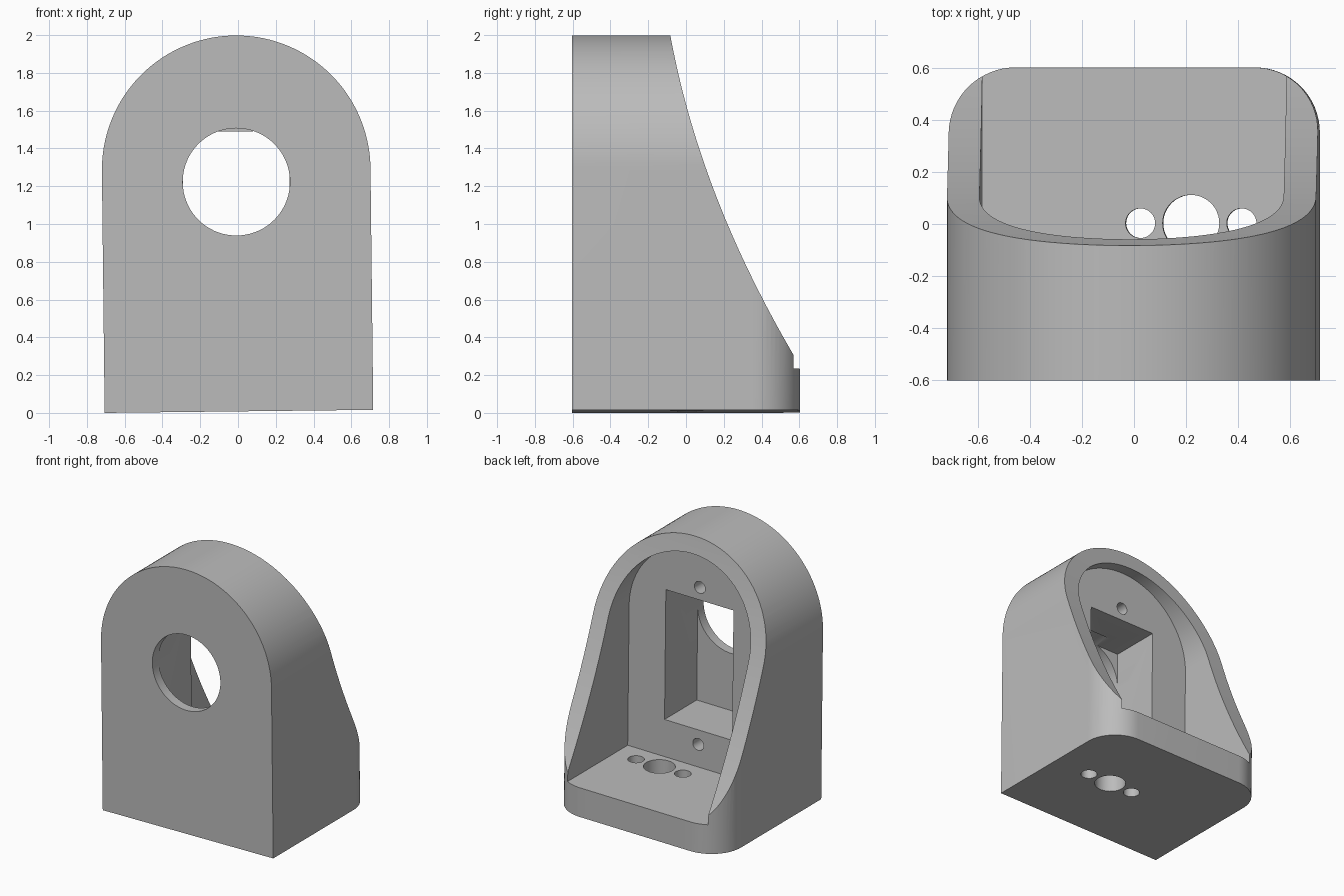
import bpy, bmesh, math
from mathutils import Matrix

cube = bpy.data.objects.get("Cube")
if cube:
    bpy.data.objects.remove(cube, do_unlink=True)

HALF_W, HALF_D, HEIGHT = 0.711, 0.603, 1.99
WALL, BASE, RECESS_Y = 0.125, 0.22, -0.146
ARCH_Z = HEIGHT - HALF_W

grey = bpy.data.materials.new("plain_grey")
grey.use_nodes = True
grey.diffuse_color = (0.5, 0.5, 0.5, 1)
grey.node_tree.nodes["Principled BSDF"].inputs["Base Color"].default_value = (0.5, 0.5, 0.5, 1)

# Maps profile coordinates plus extrusion distance to model space
PLACE = {
    "x": lambda u, v, t: (t, u, v),
    "y": lambda u, v, t: (u, t, v),
    "z": lambda u, v, t: (u, v, t),
}


def prism(name, profile, axis, lo, hi):
    """Extrude a closed 2D profile along an axis."""
    bm = bmesh.new()
    face = bm.faces.new([bm.verts.new(PLACE[axis](u, v, lo)) for u, v in profile])
    ext = bmesh.ops.extrude_face_region(bm, geom=[face])
    verts = [e for e in ext["geom"] if isinstance(e, bmesh.types.BMVert)]
    bmesh.ops.translate(bm, verts=verts, vec=PLACE[axis](0, 0, hi - lo))
    bmesh.ops.recalc_face_normals(bm, faces=bm.faces)
    mesh = bpy.data.meshes.new(name)
    bm.to_mesh(mesh)
    bm.free()
    mesh.materials.append(grey)
    obj = bpy.data.objects.new(name, mesh)
    bpy.context.collection.objects.link(obj)
    return obj


def arc(cu, cv, r, start, end, steps):
    angles = [math.radians(start + (end - start) * i / steps) for i in range(steps + 1)]
    return [(cu + r * math.cos(a), cv + r * math.sin(a)) for a in angles]


def circle(cu, cv, r, steps=48):
    return arc(cu, cv, r, 0, 360, steps)[:-1]


def box(u, v0, v1):
    return [(-u, v0), (u, v0), (u, v1), (-u, v1)]


def arch(r, bottom):
    return [(-r, bottom), (r, bottom)] + arc(0, ARCH_Z, r, 0, 180, 72)


def combine(target, tool, operation):
    """Apply a boolean and discard the tool."""
    mod = target.modifiers.new(operation.title(), "BOOLEAN")
    mod.operation, mod.solver, mod.object = operation, "EXACT", tool
    bpy.context.view_layer.objects.active = target
    bpy.ops.object.modifier_apply(modifier=mod.name)
    bpy.data.objects.remove(tool, do_unlink=True)


def slope(z):
    """Depth of the sweeping rear edge at a height."""
    return -0.085 - 0.294 * (z - 2) + 0.1206 * (z - 2) * (z - 1.03)


# Arched body
body = prism("servo_bracket", arch(HALF_W, 0), "y", -HALF_D, HALF_D)

# Rounded rear corners
R = 0.25
plan = [(-1, -1), (1, -1), (1, HALF_D - R), (HALF_W, HALF_D - R)]
plan += arc(HALF_W - R, HALF_D - R, R, 0, 90, 16)[1:]
plan += arc(R - HALF_W, HALF_D - R, R, 90, 180, 16) + [(-1, HALF_D - R)]
combine(body, prism("corner_tool", plan, "z", -1, 3), "INTERSECT")

# Curved slope of the side walls
heights = [BASE + (2.1 - BASE) * i / 40 for i in range(41)]
side = [(-1, -1), (1, -1), (1, BASE)] + [(slope(z), z) for z in heights] + [(-1, 2.1)]
combine(body, prism("slope_tool", side, "x", -2, 2), "INTERSECT")

# Rear recess, motor pocket, shaft opening and blind screw holes
cuts = [
    ("recess", arch(HALF_W - WALL, BASE), "y", RECESS_Y, 2),
    ("pocket", box(0.282, 0.5, 1.482), "y", -0.53, 0.2),
    ("shaft_opening", circle(0, 1.215, 0.284, 72), "y", -1, -0.4),
    ("upper_screw", circle(0, 1.577, 0.045, 32), "y", -0.45, 0),
    ("lower_screw", circle(0, 0.39, 0.045, 32), "y", -0.45, 0),
]
# Mounting holes through the base
for i, r in enumerate((0.057, 0.109, 0.057)):
    cuts.append(("base_hole", circle(0.217 + 0.195 * (i - 1), 0.003, r), "z", -1, BASE + 0.1))
for cut in cuts:
    combine(body, prism(*cut), "DIFFERENCE")

# Slight lean of the whole part
tilt = Matrix.Rotation(math.radians(-0.65), 4, "Y")
body.data.transform(Matrix.Translation((0.005, 0, 0.0081)) @ tilt)

bpy.ops.object.select_all(action="DESELECT")
body.select_set(True)
bpy.context.view_layer.objects.active = body
bpy.ops.object.shade_smooth_by_angle(angle=math.radians(25))
